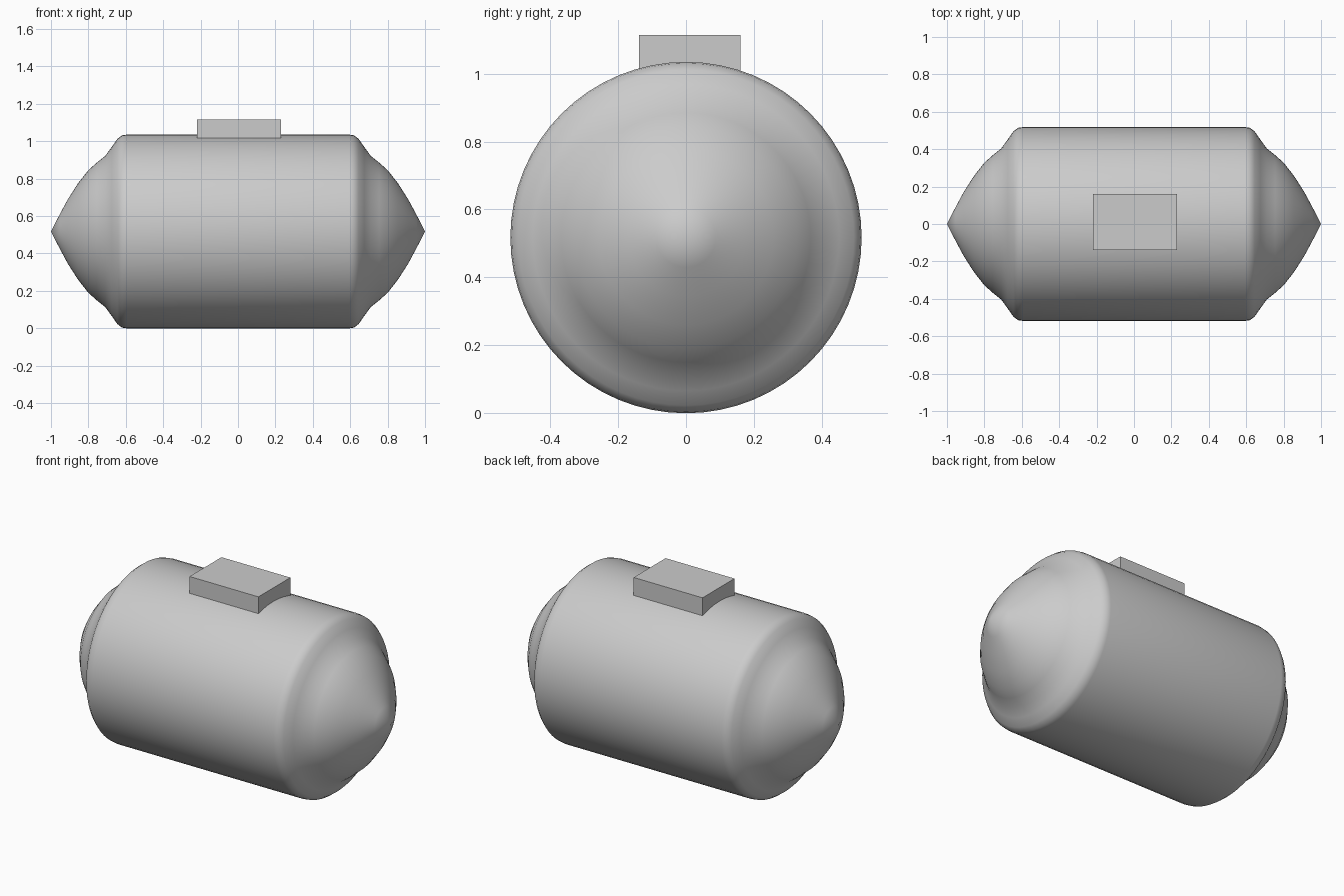
import bpy, bmesh, math

if "Cube" in bpy.data.objects:
    bpy.data.objects.remove(bpy.data.objects["Cube"])

# Half profile of the tank: (x, radius) from the middle to the pointed end
half = [(0.595, 0.518), (0.62, 0.514), (0.645, 0.495), (0.675, 0.452),
        (0.71, 0.404), (0.755, 0.368), (0.80, 0.328), (0.855, 0.258),
        (0.91, 0.172), (0.955, 0.088)]
SEGS, CZ = 64, 0.517


def add_object(name, bm):
    bmesh.ops.recalc_face_normals(bm, faces=bm.faces)
    mesh = bpy.data.meshes.new(name)
    bm.to_mesh(mesh)
    bm.free()
    ob = bpy.data.objects.new(name, mesh)
    bpy.context.collection.objects.link(ob)
    return ob


# Tank body with domed, pointed ends, revolved around the x axis
profile = [(-x, r) for x, r in reversed(half)] + half
bm = bmesh.new()
rings = []
for x, r in profile:
    rings.append([bm.verts.new((x, r * math.cos(2 * math.pi * i / SEGS),
                                CZ + r * math.sin(2 * math.pi * i / SEGS)))
                  for i in range(SEGS)])
for a, b in zip(rings, rings[1:]):
    for i in range(SEGS):
        j = (i + 1) % SEGS
        bm.faces.new((a[i], a[j], b[j], b[i]))
for ring, x in ((rings[0], -1), (rings[-1], 1)):
    tip = bm.verts.new((x, 0, CZ))
    for i in range(SEGS):
        bm.faces.new((ring[i], ring[(i + 1) % SEGS], tip))
tank = add_object("tank_body", bm)
tank.data.shade_smooth()

# Rectangular block on top, sunk slightly into the tank
bm = bmesh.new()
bmesh.ops.create_cube(bm, size=1)
for v in bm.verts:
    v.co = (0.005 + v.co.x * 0.45, 0.011 + v.co.y * 0.298, 1.0585 + v.co.z * 0.113)
add_object("top_block", bm)
